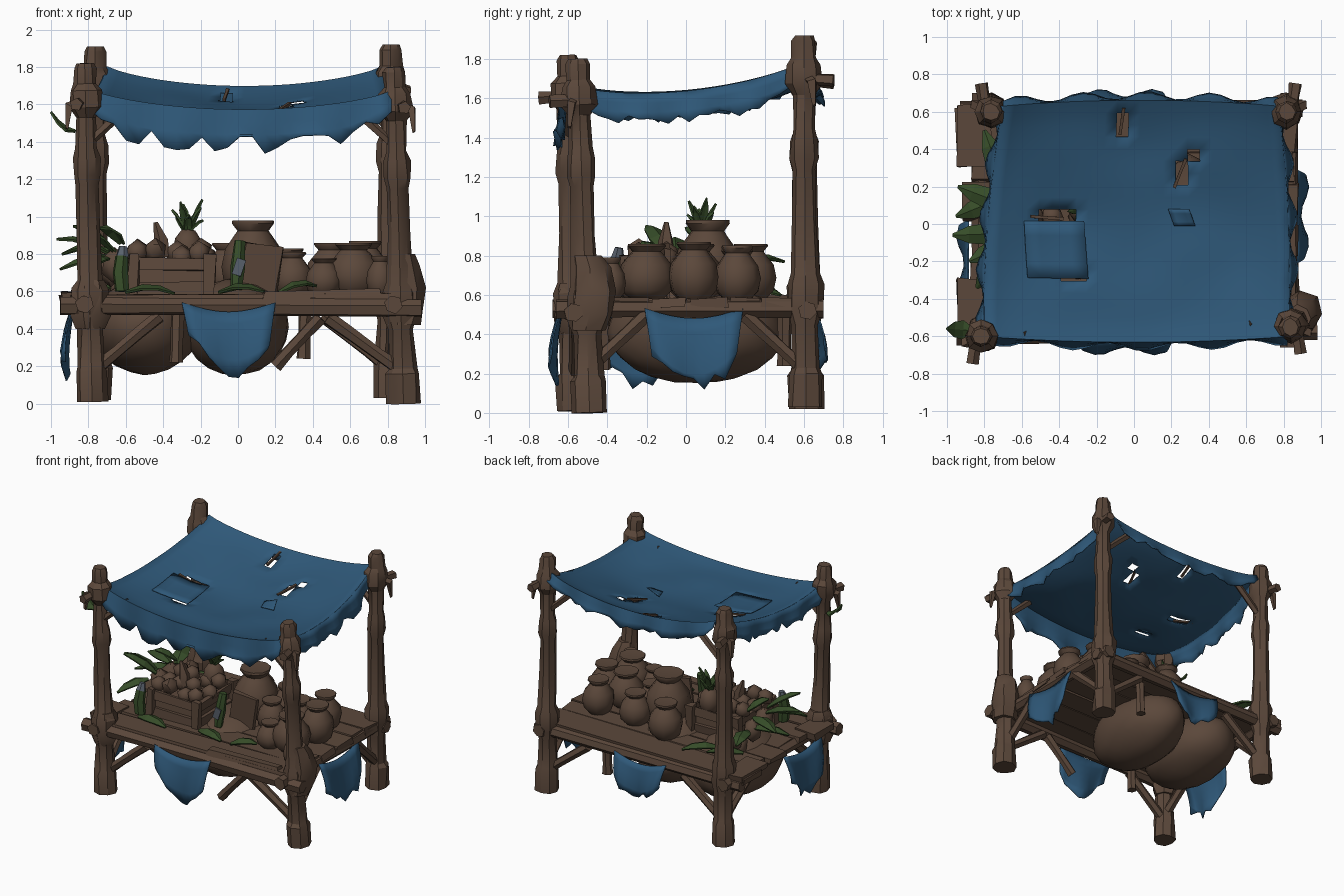
import bpy, bmesh, math, random
from mathutils import Vector, Matrix, noise

if "Cube" in bpy.data.objects:
    bpy.data.objects.remove(bpy.data.objects["Cube"])

random.seed(7)
R = random.uniform


def material(name, rgb):
    m = bpy.data.materials.new(name)
    m.diffuse_color = (*rgb, 1)
    m.use_nodes = True
    m.node_tree.nodes["Principled BSDF"].inputs["Base Color"].default_value = m.diffuse_color
    return m


WOOD = material("brown_wood", (0.105, 0.064, 0.043))
BLUE = material("blue_cloth", (0.028, 0.098, 0.19))
GREEN = material("leaf_green", (0.038, 0.075, 0.022))
GREY = material("faded_grey", (0.10, 0.12, 0.15))


def finish(name, bm, mat, angle=40, thick=0):
    bmesh.ops.recalc_face_normals(bm, faces=bm.faces)
    me = bpy.data.meshes.new(name)
    bm.to_mesh(me)
    bm.free()
    ob = bpy.data.objects.new(name, me)
    bpy.context.collection.objects.link(ob)
    me.materials.append(mat)
    if thick:
        s = ob.modifiers.new("thickness", 'SOLIDIFY')
        s.thickness = thick
        s.offset = 0
    if angle:
        bpy.ops.object.select_all(action='DESELECT')
        ob.select_set(True)
        bpy.context.view_layer.objects.active = ob
        bpy.ops.object.shade_smooth_by_angle(angle=math.radians(angle))
    return ob


def tube(name, pts, radii, mat=WOOD, sides=7, jit=0.08, angle=40):
    """Rough-hewn tube along a path, closed at both ends."""
    bm = bmesh.new()
    pts = [Vector(p) for p in pts]
    axis = (pts[-1] - pts[0]).normalized()
    a = axis.orthogonal().normalized()
    b = axis.cross(a)
    rings = []
    for p, r in zip(pts, radii):
        rings.append([bm.verts.new(p + (a * math.cos(t) + b * math.sin(t)) * r * (1 + R(-jit, jit)))
                      for t in (k * math.tau / sides for k in range(sides))])
    for lo, hi in zip(rings, rings[1:]):
        for k in range(sides):
            n = (k + 1) % sides
            bm.faces.new((lo[k], lo[n], hi[n], hi[k]))
    bm.faces.new(rings[0])
    bm.faces.new(rings[-1])
    return finish(name, bm, mat, angle)


def beam(name, p, q, r, **kw):
    p, q = Vector(p), Vector(q)
    return tube(name, [p.lerp(q, t) for t in (0, .3, .65, 1)], [r, r * .9, r * .95, r], **kw)


def lathe(name, x, y, z, prof, sides=10):
    return tube(name, [(x, y, z + h) for r, h in prof], [r for r, h in prof], sides=sides, jit=.025, angle=45)


def box(name, c, size, rot=0, tilt=0, jit=.012):
    bm = bmesh.new()
    bmesh.ops.create_cube(bm, size=1)
    M = Matrix.Translation(c) @ Matrix.Rotation(rot, 4, 'Z') @ Matrix.Rotation(tilt, 4, 'Y')
    for v in bm.verts:
        v.co = M @ (Vector([v.co[i] * size[i] for i in range(3)]) + Vector((R(-jit, jit), R(-jit, jit), R(-jit, jit) * .5)))
    return finish(name, bm, WOOD, 0)


def blob(name, c, size, mat=WOOD, sub=2, amp=.08, rot=0):
    bm = bmesh.new()
    bmesh.ops.create_icosphere(bm, subdivisions=sub, radius=1)
    for v in bm.verts:
        k = 1 + amp * noise.noise(v.co * 1.5 + Vector(c) * 9)
        v.co = Matrix.Rotation(rot, 3, 'Z') @ Vector([v.co[i] * size[i] * k for i in range(3)]) + Vector(c)
    return finish(name, bm, mat, 45)


def leaf(name, base, tip, w, arch=.05):
    """Pointed blade folded along its midrib and arched upward."""
    bm = bmesh.new()
    base, tip = Vector(base), Vector(tip)
    d = tip - base
    side = d.cross(Vector((0, 0, 1)))
    side = (side if side.length > .03 else Vector((1, .4, 0))).normalized()
    rows = []
    for t, k in ((0, .35), (.35, 1), (.7, .8), (1, .12)):
        p = base + d * t + Vector((0, 0, arch * 4 * t * (1 - t)))
        rows.append([bm.verts.new(p + side * w * k * s - Vector((0, 0, abs(s) * w * k * .4))) for s in (-1, 0, 1)])
    for lo, hi in zip(rows, rows[1:]):
        for k in (0, 1):
            bm.faces.new((lo[k], lo[k + 1], hi[k + 1], hi[k]))
    return finish(name, bm, GREEN, 0, .012)


def patch(bm, f, nu, nv, skip=()):
    g = [[bm.verts.new(f(i / nu, j / nv)) for j in range(nv + 1)] for i in range(nu + 1)]
    for i in range(nu):
        for j in range(nv):
            if (i, j) not in skip:
                bm.faces.new((g[i][j], g[i + 1][j], g[i + 1][j + 1], g[i][j + 1]))


# Corner posts: base point, top point
POSTS = {"front_left": ((-.78, -.57, .01), (-.82, -.60, 1.82)),
         "front_right": ((.885, -.49, 0), (.835, -.55, 1.80)),
         "back_left": ((-.76, .61, .02), (-.765, .60, 1.91)),
         "back_right": ((.81, .61, .03), (.815, .60, 1.92))}
SHAFT = [(0, .088), (.09, .088), (.105, .075), (.22, .068), (.26, .09), (.33, .095), (.36, .07),
         (.5, .062), (.64, .058), (.67, .072), (.72, .07), (.75, .056), (.84, .055),
         (.87, .09), (.92, .085), (.94, .062), (.985, .06), (1, .045)]
for n, (a, b) in POSTS.items():
    a, b = Vector(a), Vector(b)
    tube(n + "_post", [a.lerp(b, t) for t, r in SHAFT], [r for t, r in SHAFT], jit=.11, sides=8, angle=30)
    sx, sy = (1 if a.x > 0 else -1), (1 if a.y > 0 else -1)
    # Lashing tails and stub ends at the knots
    k = a.lerp(b, .89)
    beam(n + "_knot_stub", k + Vector((sx * .02, -sy * .05, -.01)), k + Vector((sx * .05, sy * .15, -.02)), .035, sides=5)
    tube(n + "_lashing_tail", [k, k + Vector((sx * .09, sy * .04, -.03)), k + Vector((sx * .1, sy * .05, -.15))],
         [.03, .03, .012], sides=4)
    # Upper braces
    m = a.lerp(b, .76)
    beam(n + "_upper_brace", m, m + Vector((-sx * .24, 0, .22)), .027, sides=5)
tube("front_right_binding", [(.88, -.5, .42), (.89, -.48, .5), (.9, -.47, .62), (.885, -.48, .74), (.88, -.5, .8)],
     [.09, .105, .11, .095, .07], jit=.1)
tube("front_left_binding", [(-.79, -.57, .4), (-.79, -.57, .47), (-.79, -.57, .62), (-.79, -.57, .66)],
     [.08, .105, .1, .075], jit=.1)

# Table frame and planks
beam("front_rail", (-.95, -.60, .52), (.98, -.57, .51), .05, sides=6)
beam("back_rail", (-.93, .61, .52), (.9, .62, .52), .05, sides=6)
beam("left_rail", (-.82, -.68, .53), (-.82, .70, .53), .05, sides=6)
beam("right_rail", (.83, -.66, .53), (.83, .70, .53), .05, sides=6)
PLANKS = [(-.50, .20, -.90, .86), (-.29, .19, -.87, .85), (-.09, .18, -.84, .87),
          (.12, .20, -.91, .87), (.31, .16, -.86, .86), (.50, .23, -.95, .87)]
for i, (y, w, x0, x1) in enumerate(PLANKS):
    box(f"table_plank_{i}", ((x0 + x1) / 2, y, .565 + R(-.008, .008)), (x1 - x0, w, .045), R(-.012, .012), R(-.01, .01))
box("back_left_plank_end", (-.86, .48, .58), (.18, .33, .05), .02)
box("front_left_plank_end", (-.86, -.42, .57), (.17, .25, .05), -.03)
box("front_edge_board", (.45, -.56, .585), (.62, .07, .04), .01, -.03)

# Braces below the table
for i, (p, q) in enumerate([((.87, -.5, .18), (.48, -.52, .46)), ((.2, -.5, .2), (.44, -.52, .46)),
                            ((-.74, -.56, .2), (-.42, -.56, .47)), ((-.33, -.42, .22), (-.32, -.42, .5)),
                            ((.86, -.48, .24), (.84, -.2, .5)), ((.82, .58, .24), (.83, .3, .5)),
                            ((-.77, .58, .24), (-.8, .3, .5)), ((-.78, -.54, .24), (-.8, -.25, .5)),
                            ((.8, .6, .2), (.45, .6, .47)), ((-.75, .6, .2), (-.4, .6, .47)),
                            ((.35, .5, .24), (.36, .5, .5))]):
    beam(f"lower_brace_{i}", p, q, .038, sides=6)

# Large storage vessels lying below
blob("storage_vessel_middle", (-.01, .05, .41), (.28, .45, .26), sub=3, amp=.05)
blob("storage_vessel_left", (-.50, .06, .41), (.29, .43, .25), sub=3, amp=.05)


# Canopy sheet with sag, tears and ragged hems
C = [Vector(p) for p in ((-.80, -.60, 1.68), (.82, -.60, 1.67), (-.70, .63, 1.80), (.77, .63, 1.80))]


def sheet(u, v):
    p = C[0].lerp(C[1], u).lerp(C[2].lerp(C[3], u), v)
    e, g = 4 * u * (1 - u), 4 * v * (1 - v)
    p.z -= .105 * e ** .8 + .10 * g ** .8
    p.z += .05 * e * g * noise.noise(Vector((u * 4, v * 3, 2)))
    p.y += (.03 if v > .5 else -.03) * e * abs(2 * v - 1)
    p.x += (.03 if u > .5 else -.03) * g * abs(2 * u - 1)
    return p


bm = bmesh.new()
tears = {(4, 10), (5, 10), (6, 10), (15, 13), (15, 14), (16, 15), (10, 18), (10, 17), (6, 5), (7, 5)}
patch(bm, sheet, 24, 20, tears)
for axis, end, drop in (("u", 0, .20), ("u", 1, .12), ("v", 0, .13), ("v", 1, .14)):
    jag = [R(.7, 1.2) for _ in range(25)]

    def hem(s, t):
        u, v = (s, end) if axis == "u" else (end, s)
        out = Vector((0, 2 * end - 1, 0)) if axis == "u" else Vector((2 * end - 1, 0, 0))
        j = jag[round(s * 24)] if t > .9 else 1
        fall = drop * (.5 + .5 * min(1, 8 * s * (1 - s))) * t * j
        return sheet(u, v) + out * (.025 * t + .022 * t * math.sin(s * 27)) - Vector((0, 0, fall))
    patch(bm, hem, 24, 3)
bmesh.ops.remove_doubles(bm, verts=bm.verts, dist=.0005)
finish("canopy_cloth", bm, BLUE, 35, .008)


# Torn flaps and stitched seams on the canopy
def flap(name, u0, v0, du, dv, lift, mat=BLUE):
    b = bmesh.new()
    patch(b, lambda s, t: sheet(u0 + du * s + .02 * t, v0 + dv * t) + Vector((0, 0, .012 + lift * (1 - t) * s)), 4, 4)
    finish(name, b, mat, 35, .006)


flap("canopy_patch", .12, .50, .2, -.24, .03)
flap("canopy_flap", .60, .55, .07, -.07, .04)
for i, (p, q) in enumerate([((.14, .52), (.25, .51)), ((.62, .64), (.66, .76)), ((.43, .86), (.44, .97))]):
    beam(f"canopy_seam_{i}", sheet(*p) + Vector((0, 0, .005)), sheet(*q) + Vector((0, 0, .005)), .012, sides=4)


# Cloths draped over the four table edges: centre, along, out, width, drop
def drape(name, c, along, out, w, drop, slant):
    c, along, out = Vector(c), Vector(along), Vector(out)
    jag = [R(.85, 1.1) for _ in range(9)]

    def f(s, t):
        j = jag[round(s * 8)] if t > .9 else 1
        fall = t * drop * j * (.72 + slant * (s - .5) + .28 * math.sin(s * math.pi))
        bulge = .04 * math.sin(t * math.pi * .6) + .025 * t * math.sin(s * 9)
        return c + along * (s - .5) * w * (1 - .15 * t) + out * bulge - Vector((0, 0, fall + .05 * math.sin(s * math.pi)))
    b = bmesh.new()
    patch(b, f, 8, 5)
    finish(name, b, BLUE, 40, .008)


drape("front_drape", (-.05, -.635, .54), (1, 0, 0), (0, -1, 0), .5, .32, .3)
drape("right_drape", (.87, .04, .53), (0, 1, 0), (1, 0, 0), .5, .36, .1)
drape("left_drape", (-.885, -.22, .52), (0, 1, 0), (-1, 0, 0), .48, .34, -.2)
drape("back_drape", (-.05, .655, .53), (1, 0, 0), (0, 1, 0), .46, .26, .1)

# Crate of produce
for y in (-.30, .14):
    for z in (.62, .745):
        box("crate_board", (-.355, y, z), (.43, .03, .065), 0, R(-.02, .02))
for x in (-.56, -.15):
    for z in (.62, .745):
        box("crate_side", (x, -.08, z), (.03, .44, .07))
    for y in (-.31, .15):
        box("crate_corner", (x, y, .69), (.055, .05, .22))
box("crate_fill", (-.355, -.08, .67), (.4, .42, .16))
for i in range(12):
    blob(f"fruit_{i}", (-.54 + .115 * (i % 4) + R(-.02, .02), -.24 + .14 * (i // 4), .79 + R(-.01, .035)),
         (.065, .065, .068), sub=1)
for i, (x, y, z) in enumerate([(-.66, -.05, .77), (-.68, .12, .75), (-.62, .28, .72), (-.62, .22, .64)]):
    blob(f"loose_gourd_{i}", (x, y, z - .03), (.075, .08, .10), sub=1)
tube("pointed_root", [(-.41, -.1, .78), (-.41, -.1, .87), (-.44, -.1, .97)], [.045, .04, .012], sides=5)
blob("crowned_fruit", (-.27, .08, .83), (.08, .08, .11), sub=2)
for i in range(9):
    t = i * 2.4
    h = .06 + .014 * i
    leaf("fruit_crown_leaf", (-.27, .08, .90), (-.27 + .085 * math.cos(t), .08 + .075 * math.sin(t), .92 + h), .022, .02)

# Pots and jars: radius and height along each profile
JAR = [(.6, 0), (.9, .15), (1, .38), (.9, .62), (.6, .8), (.5, .86), (.68, .96), (.66, 1), (.45, .99)]
for i, (x, y, r, h) in enumerate([(.08, .11, .17, .40), (.27, .26, .12, .25), (.29, .02, .11, .23), (.50, .05, .14, .28),
                                  (.62, -.2, .145, .28), (.68, .04, .13, .29), (.60, .26, .12, .27),
                                  (.46, -.25, .10, .20), (.76, -.38, .075, .21), (-.05, .33, .13, .28)]):
    lathe(f"jar_{i}", x, y, .58, [(a * r, b * h) for a, b in JAR])
box("leaning_slab", (.12, -.1, .72), (.2, .03, .26), .1, .15)

# Green vegetables and foliage
tube("left_cucumber", [(-.62, -.36, .6), (-.63, -.36, .7), (-.62, -.35, .79)], [.04, .042, .035], GREEN, 6)
tube("left_cucumber_tip", [(-.62, -.35, .785), (-.615, -.34, .84)], [.036, .022], GREY, 6)
tube("middle_cucumber", [(-.01, -.24, .61), (.0, -.23, .73), (.01, -.2, .87)], [.03, .042, .03], GREEN, 6)
box("middle_cucumber_label", (.005, -.275, .73), (.05, .009, .09), 0, .3, .002).data.materials[0] = GREY
LEAVES = [((-.68, -.05, .80), (-.97, -.06, .88)), ((-.68, .1, .82), (-.94, .2, .80)), ((-.66, -.1, .82), (-.88, -.2, .95)),
          ((-.68, .15, .76), (-.95, .04, .72)), ((-.7, .22, .76), (-.80, .50, .77)), ((-.7, -.15, .78), (-.84, -.34, .70)),
          ((-.6, -.4, .60), (-.34, -.44, .59)), ((-.1, -.34, .60), (.14, -.42, .60)), ((.22, -.4, .60), (.42, -.36, .63)),
          ((-.72, .3, .62), (-.5, .45, .62)), ((-.62, .1, .86), (-.74, .0, .94)), ((-.5, .3, .61), (-.3, .48, .60))]
for i, (p, q) in enumerate(LEAVES):
    leaf(f"leaf_{i}", p, q, .055, .04)
leaf("hanging_leaf", (-.87, -.57, 1.46), (-1.0, -.56, 1.56), .05, -.02)
